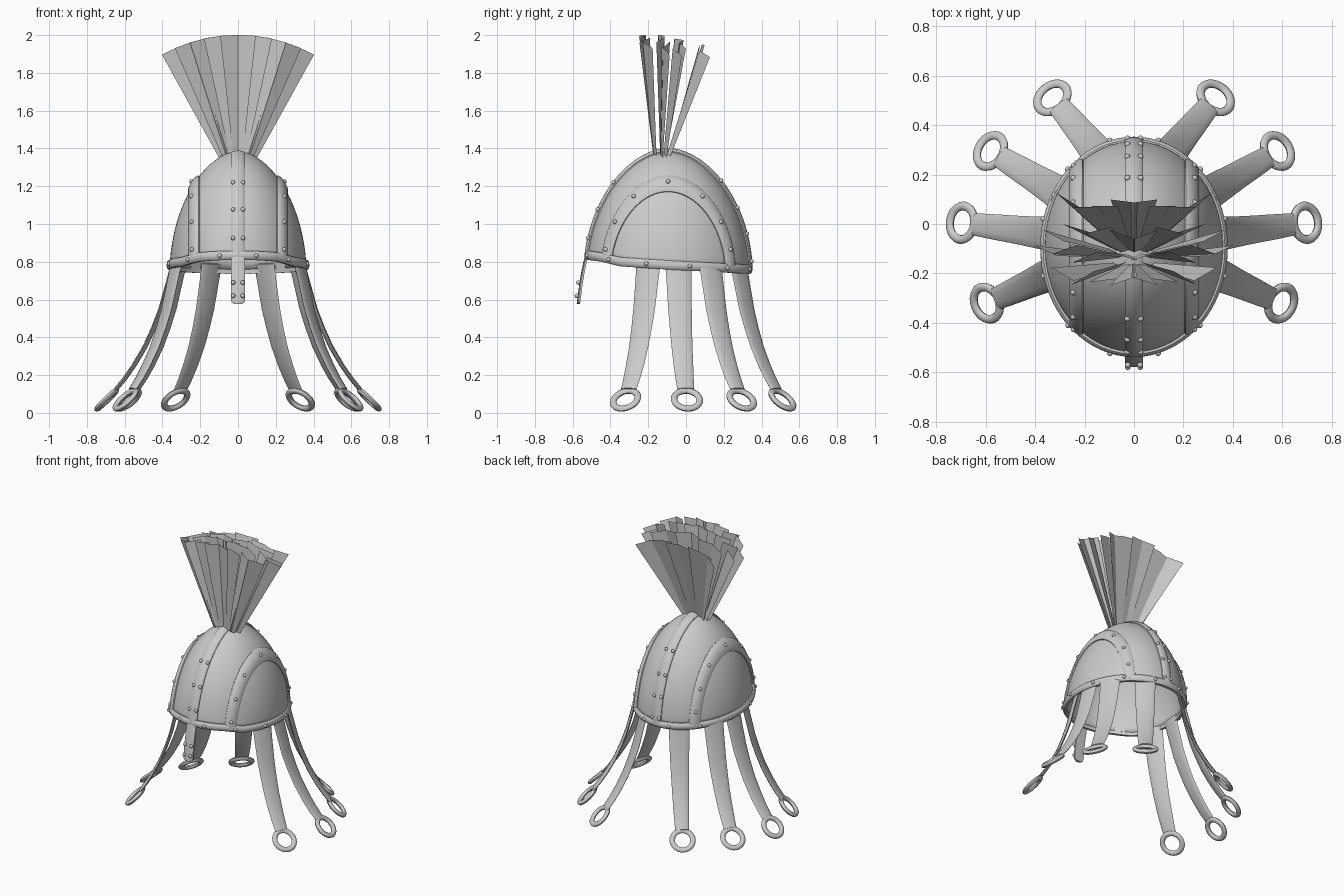
import bpy, bmesh, math, random
from mathutils import Vector, Matrix

cube = bpy.data.objects.get("Cube")
if cube:
    bpy.data.objects.remove(cube, do_unlink=True)

random.seed(4)
RX, RY, CY, Z0, H = 0.362, 0.43, -0.095, 0.75, 0.635

steel = bpy.data.materials.new("plain grey")
steel.use_nodes = True
GREY = (0.6, 0.6, 0.6, 1)
steel.diffuse_color = GREY
steel.node_tree.nodes["Principled BSDF"].inputs["Base Color"].default_value = GREY


def finish(name, bm, smooth=True):
    bmesh.ops.recalc_face_normals(bm, faces=bm.faces)
    me = bpy.data.meshes.new(name)
    bm.to_mesh(me)
    bm.free()
    me.materials.append(steel)
    if smooth:
        me.shade_smooth()
        me.set_sharp_from_angle(angle=math.radians(40))
    ob = bpy.data.objects.new(name, me)
    bpy.context.collection.objects.link(ob)
    return ob


def skin(name, rows, loop_rows=False, loop_cols=False, caps=False):
    """Join rows of points into a surface."""
    bm = bmesh.new()
    vs = [[bm.verts.new(p) for p in row] for row in rows]
    n, m = len(vs), len(vs[0])
    for i in range(n if loop_rows else n - 1):
        for j in range(m if loop_cols else m - 1):
            a, b = vs[i], vs[(i + 1) % n]
            k = (j + 1) % m
            bm.faces.new((a[j], a[k], b[k], b[j]))
    if caps:
        bm.faces.new(vs[0])
        bm.faces.new(vs[-1])
    return finish(name, bm)


def lerp(table, x):
    for (x0, y0), (x1, y1) in zip(table, table[1:]):
        if x <= x1:
            return y0 + (y1 - y0) * max(0, (x - x0) / (x1 - x0))
    return table[-1][1]


# Dome shape helpers
def radius(z):
    t = min(1, max(0, (z - Z0) / H))
    return (1 - t ** 1.9) ** 0.55


def around(ang, z):
    r = radius(z)
    return Vector((RX * r * math.sin(ang), CY - RY * r * math.cos(ang), z))


def outside(p):
    return math.hypot(p.x / RX, (p.y - CY) / RY) - radius(p.z)


def on_dome(x, phi, lift=0):
    """Point on the dome in the plane at x, at angle phi from the back."""
    d = Vector((0, math.cos(phi), math.sin(phi)))
    o = Vector((x, CY, Z0))
    lo, hi = 0, 0.7
    for _ in range(30):
        mid = (lo + hi) / 2
        if outside(o + d * mid) > 0 or (o + d * mid).z > Z0 + H:
            hi = mid
        else:
            lo = mid
    p = o + d * lo
    n = Vector((p.x / RX ** 2, (p.y - CY) / RY ** 2, (p.z - Z0) / H ** 2))
    return p + n.normalized() * lift


BRIM = [(-0.53, 0.835), (-0.45, 0.825), (-0.35, 0.8), (-0.1, 0.783), (0.34, 0.76)]


def brim_z(ang):
    return lerp(BRIM, CY - RY * math.cos(ang))


# Dome shell, open at the bottom
SEG = 72
angles = [2 * math.pi * i / SEG for i in range(SEG)]
rows = []
for j in range(25):
    s = math.sin(math.pi / 2 * j / 24.5)
    rows.append([around(a, brim_z(a) + (Z0 + H - brim_z(a)) * s) for a in angles])
dome = skin("dome", rows, loop_cols=True, caps=False)
bm = bmesh.new()
bm.from_mesh(dome.data)
top = [e for e in bm.edges if e.is_boundary and min(v.co.z for v in e.verts) > 1.2]
bmesh.ops.contextual_create(bm, geom=top)
bm.to_mesh(dome.data)
bm.free()
shell = dome.modifiers.new("thickness", "SOLIDIFY")
shell.thickness = 0.012
shell.offset = -1

# Rounded rim band
BEAD = [(-1, -0.012), (-1, 0.006), (-0.7, 0.014), (0, 0.018), (0.7, 0.014), (1, 0.006), (1, -0.012)]
rows = []
for a in angles:
    p = around(a, brim_z(a))
    n = Vector((math.sin(a) / RX, -math.cos(a) / RY, 0)).normalized()
    rows.append([p + n * l + Vector((0, 0, 0.024 * w)) for w, l in BEAD])
skin("rim_band", rows, loop_rows=True, loop_cols=True)


# Bands over the dome: one along the middle, one arch on each side
def band(name, x, half, start, end):
    rows = []
    for i in range(49):
        phi = start + (end - start) * i / 48
        rows.append([on_dome(x + half * w, phi, l) for w, l in BEAD])
    skin(name, rows, loop_cols=True, caps=True)


band("middle_band", 0, 0.036, 0.02, math.pi - 0.2)
for side, word in ((1, "left"), (-1, "right")):
    band(word + "_arch_band", side * 0.232, 0.027, 0.03, math.pi - 0.2)

# Nose guard with a rounded tip
GUARD = [(-0.515, 0.87, 1), (-0.53, 0.81, 1), (-0.545, 0.74, 1), (-0.556, 0.67, 1),
         (-0.565, 0.6, 1), (-0.567, 0.585, 0.9), (-0.568, 0.577, 0.6)]
rows = [[Vector((0.037 * k * w, y - l * 0.6, z)) for w, l in BEAD] for y, z, k in GUARD]
skin("nose_guard", rows, loop_cols=True, caps=True)

# Rivets
spots = []
for x in (-0.025, 0.025):
    for phi in (0.12, 0.45, 0.75, 1.05, math.pi - 1.03, math.pi - 0.73, math.pi - 0.4):
        spots.append(on_dome(x, phi, 0.014))
    spots += [Vector((x, -0.57, 0.69)), Vector((x, -0.578, 0.62))]
for x in (-0.232, 0.232):
    for phi in (0.34, 0.76, 1.15):
        spots += [on_dome(x, phi, 0.017), on_dome(x, math.pi - phi, 0.017)]
    spots.append(on_dome(x, math.pi / 2, 0.017))
for i in range(12):
    a = math.pi * (i + 0.5) / 6
    p = around(a, brim_z(a))
    spots.append(p + Vector((math.sin(a), -math.cos(a), 0)) * 0.017)
bm = bmesh.new()
for p in spots:
    bmesh.ops.create_uvsphere(bm, u_segments=10, v_segments=6, radius=0.012,
                              matrix=Matrix.Translation(p))
finish("rivets", bm)

# Hanging straps, each flaring outward to a ring
DROP = [(0.79, -0.01), (0.7, 0.06), (0.55, 0.18), (0.45, 0.29), (0.35, 0.42),
        (0.25, 0.59), (0.18, 0.73), (0.125, 0.86)]
STRAPS = [("front", (0.33, -0.2), (0.595, -0.32)), ("middle", (0.345, -0.04), (0.695, 0.005)),
          ("rear", (0.31, 0.13), (0.58, 0.295)), ("back", (0.14, 0.28), (0.33, 0.51))]
for side, word in ((1, "left"), (-1, "right")):
    for place, a, b in STRAPS:
        start = Vector((side * a[0], a[1], 0))
        end = Vector((side * b[0], b[1], 0))
        out = (end - start).normalized()
        across = out.cross(Vector((0, 0, 1)))
        rows = []
        for i, (z, f) in enumerate(DROP):
            z1, f1 = DROP[min(i + 1, 7)]
            z0, f0 = DROP[max(i - 1, 0)]
            along = (end - start) * (f1 - f0) + Vector((0, 0, z1 - z0))
            face = across.cross(along).normalized()
            half = 0.07 - 0.025 * i / 7
            c = start.lerp(end, f) + Vector((0, 0, z))
            rows.append([c + across * half * math.cos(t) + face * 0.011 * math.sin(t)
                         for t in [math.pi * k / 6 for k in range(12)]])
        skin(f"{word}_{place}_strap", rows, loop_cols=True, caps=True)
        # Ring at the strap end
        down = (out * 0.72 - Vector((0, 0, 0.69))).normalized()
        normal = across.cross(down)
        hub = end + Vector((0, 0, 0.07))
        rows = []
        for i in range(32):
            t = 2 * math.pi * i / 32
            d = across * math.cos(t) + down * math.sin(t)
            rows.append([hub + d * (0.068 + 0.018 * math.cos(u)) + normal * 0.014 * math.sin(u)
                         for u in [math.pi * k / 5 for k in range(10)]])
        skin(f"{word}_{place}_ring", rows, loop_rows=True, loop_cols=True)

# Plume: fanned rows of flat tapered blades
# (base y, tip y, fan angle, blades per side, length)
PLUME = [(-0.165, -0.215, 0.36, 4, 0.82), (-0.13, -0.12, 0.45, 5, 0.82),
         (-0.11, -0.03, 0.42, 4, 0.8), (-0.09, 0.085, 0.36, 4, 0.77)]
bm = bmesh.new()
for y0, y1, fan, count, length in PLUME:
    for i in range(count):
        a = fan * (i + 0.5) / (count - 0.5)
        yaw = random.uniform(-0.6, 0.6)
        shift = random.uniform(-0.02, 0.02)
        for side in (-1, 1):
            wide = Vector((side * math.cos(yaw) * math.cos(a), math.sin(yaw),
                           -math.cos(yaw) * math.sin(a)))
            low = Vector((side * 0.2 * math.sin(a), y0, 1.18 + 0.2 * math.cos(a)))
            tip = Vector((side * length * math.sin(a), y1 + shift, 1.18 + length * math.cos(a)))
            quad = (low - wide * 0.018, low + wide * 0.018, tip + wide * 0.055, tip - wide * 0.055)
            bm.faces.new([bm.verts.new(p) for p in quad])
finish("plume", bm, smooth=False)
